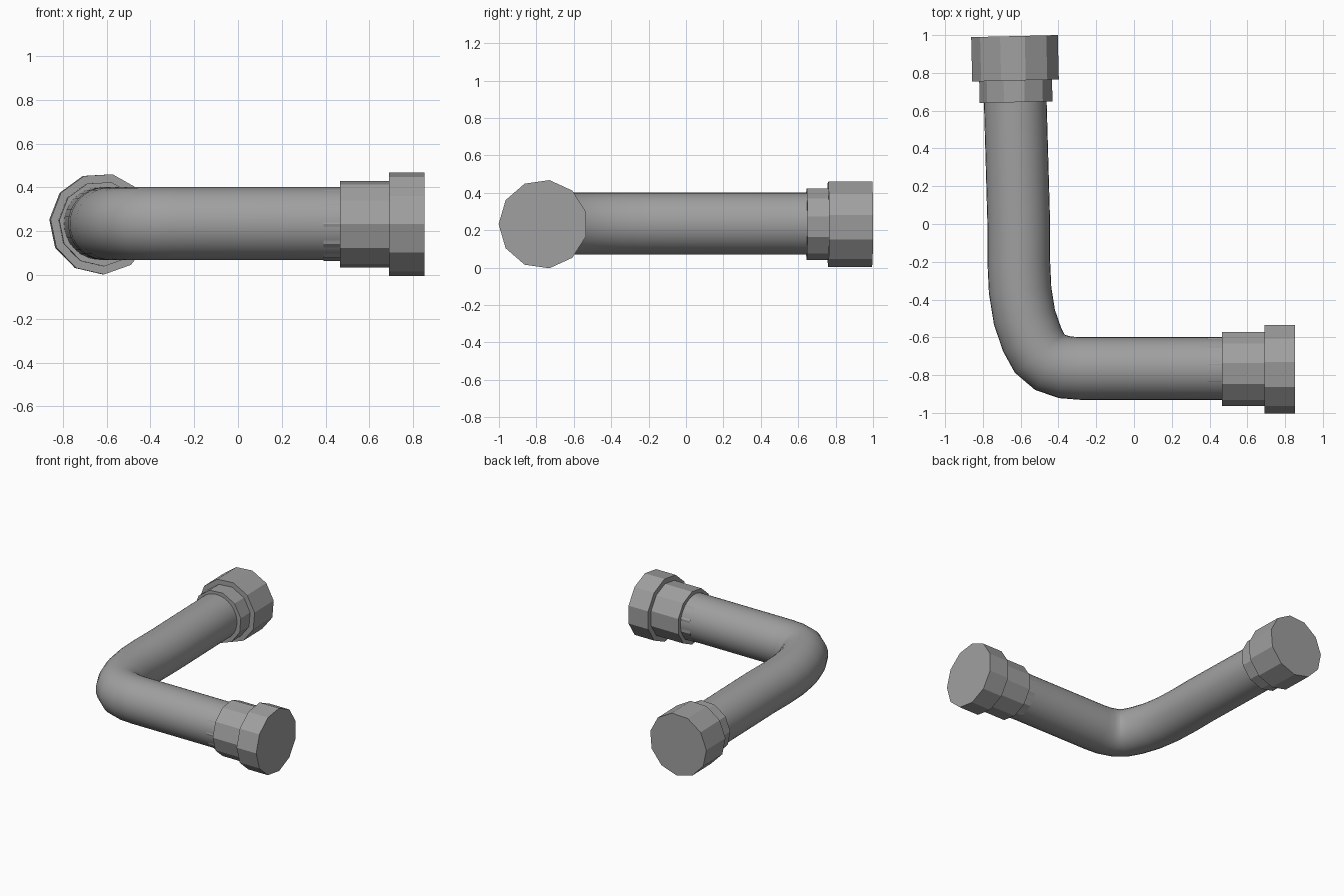
import bpy, bmesh, math
from mathutils import Vector, Matrix

cube = bpy.data.objects.get("Cube")
if cube:
    bpy.data.objects.remove(cube, do_unlink=True)

grey = bpy.data.materials.new("pipe_grey")
grey.use_nodes = True
grey.diffuse_color = (0.35, 0.35, 0.35, 1)
grey.node_tree.nodes["Principled BSDF"].inputs["Base Color"].default_value = (0.35, 0.35, 0.35, 1)

UP = Vector((0, 0, 1))


def finish(name, bm):
    bmesh.ops.recalc_face_normals(bm, faces=bm.faces)
    mesh = bpy.data.meshes.new(name)
    bm.to_mesh(mesh)
    bm.free()
    mesh.materials.append(grey)
    obj = bpy.data.objects.new(name, mesh)
    bpy.context.collection.objects.link(obj)
    return obj


def collar(name, origin, axis, start, end, radius, roll=0):
    """Eleven-sided solid ring from start to end along an axis, one corner up."""
    axis = axis.normalized()
    frame = Matrix((UP, axis.cross(UP), axis)).transposed().to_4x4()
    place = Matrix.Translation(origin + axis * (start + end) / 2)
    bm = bmesh.new()
    bmesh.ops.create_cone(bm, cap_ends=True, segments=11, radius1=radius, radius2=radius,
                          depth=end - start,
                          matrix=place @ frame @ Matrix.Rotation(roll, 4, "Z"))
    return finish(name, bm)


def sweep(name, path, radius, sides):
    """Round tube along a level path."""
    bm = bmesh.new()
    rings = []
    for i, p in enumerate(path):
        tangent = (path[min(i + 1, len(path) - 1)] - path[max(i - 1, 0)]).normalized()
        side = tangent.cross(UP).normalized()
        turns = [2 * math.pi * k / sides for k in range(sides)]
        rings.append([bm.verts.new(p + radius * (side * math.cos(t) + UP * math.sin(t)))
                      for t in turns])
    for a, b in zip(rings, rings[1:]):
        for k in range(sides):
            n = (k + 1) % sides
            bm.faces.new((a[k], a[n], b[n], b[k]))
    bm.faces.new(rings[0])
    bm.faces.new(rings[-1])
    return finish(name, bm)


# Bent pipe: back leg, elbow, then the leg running to the left
centre_line = [(-0.63, 0.7), (-0.61, 0), (-0.61, -0.2), (-0.603, -0.35), (-0.58, -0.494),
               (-0.54, -0.61), (-0.5, -0.685), (-0.444, -0.733), (-0.364, -0.759),
               (-0.28, -0.765), (0.5, -0.765)]
pipe = sweep("bent_pipe", [Vector((x, y, 0.235)) for x, y in centre_line], 0.166, 32)
bpy.context.view_layer.objects.active = pipe
pipe.select_set(True)
bpy.ops.object.shade_smooth_by_angle(angle=math.radians(40))

# Stepped fitting on the left end
left_origin = Vector((0, -0.764, 0.232))
left_axis = Vector((1, 0, 0))
collar("left_inner_sleeve", left_origin, left_axis, 0.39, 0.48, 0.169)
collar("left_collar", left_origin, left_axis, 0.465, 0.7, 0.2)
collar("left_end_cap", left_origin, left_axis, 0.69, 0.853, 0.238)

# Stepped fitting on the back end, slightly splayed outward
back_origin = Vector((-0.607, 0, 0.234))
back_axis = Vector((-0.024, 1, 0))
roll = math.radians(-11.5)
collar("back_collar", back_origin, back_axis, 0.645, 0.77, 0.195, roll)
collar("back_end_cap", back_origin, back_axis, 0.76, 0.995, 0.232, roll)
